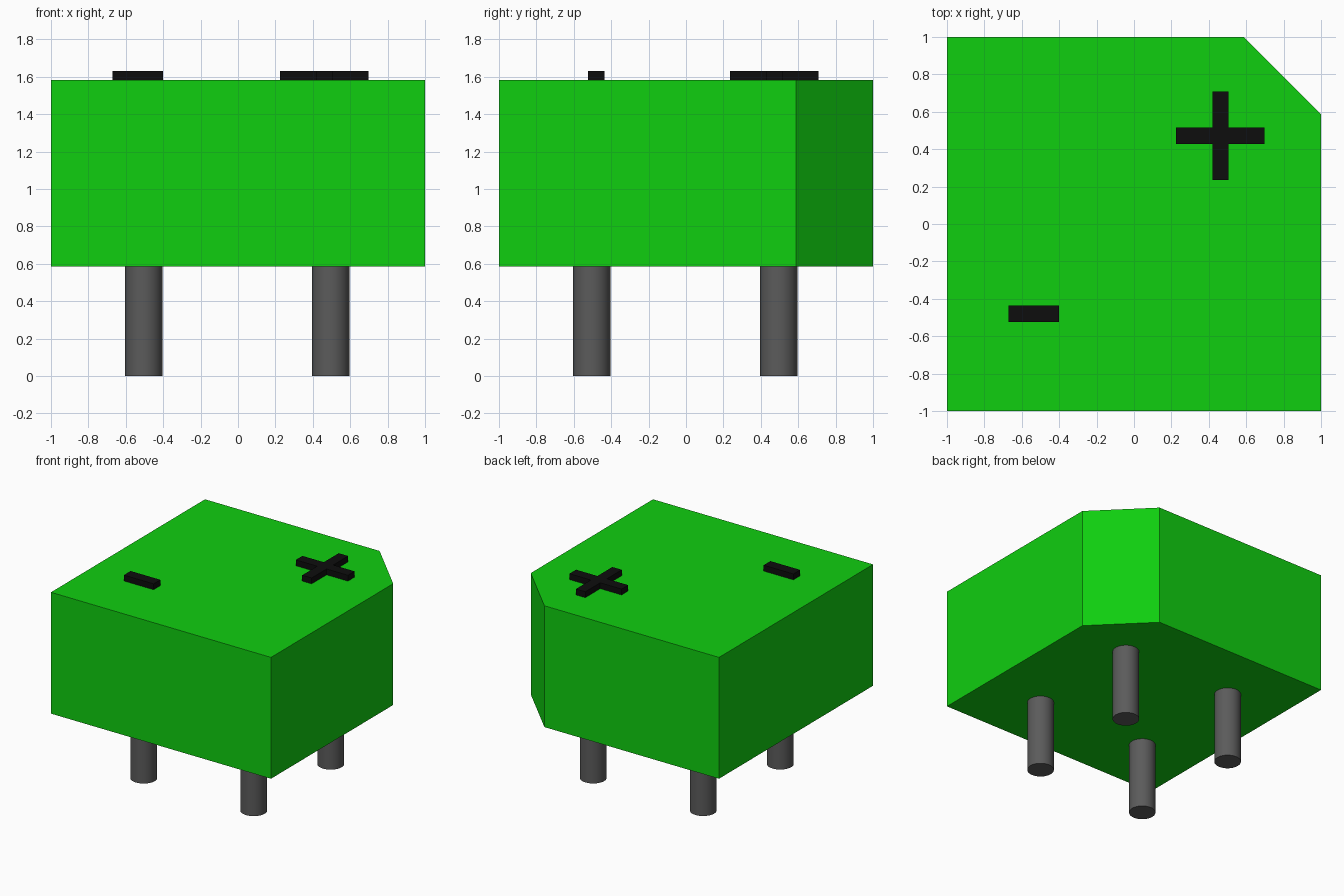
import bpy
import bmesh
import math

cube = bpy.data.objects.get("Cube")
if cube:
    bpy.data.objects.remove(cube, do_unlink=True)

BOTTOM, TOP, MARK_TOP = 0.585, 1.582, 1.63


def material(name, color):
    mat = bpy.data.materials.new(name)
    mat.use_nodes = True
    mat.diffuse_color = color
    mat.node_tree.nodes["Principled BSDF"].inputs["Base Color"].default_value = color
    return mat


def prism(name, outline, z0, z1, mat):
    """Extrude a counter-clockwise xy outline from z0 up to z1."""
    bm = bmesh.new()
    base = bm.faces.new([bm.verts.new((x, y, z0)) for x, y in outline])
    top = bmesh.ops.extrude_face_region(bm, geom=[base], use_keep_orig=True)["geom"]
    verts = [g for g in top if isinstance(g, bmesh.types.BMVert)]
    bmesh.ops.translate(bm, verts=verts, vec=(0, 0, z1 - z0))
    bmesh.ops.recalc_face_normals(bm, faces=bm.faces)
    mesh = bpy.data.meshes.new(name)
    bm.to_mesh(mesh)
    bm.free()
    mesh.materials.append(mat)
    obj = bpy.data.objects.new(name, mesh)
    bpy.context.collection.objects.link(obj)
    return obj


green = material("bright green", (0.005, 0.62, 0.005, 1))
grey = material("dark grey metal", (0.105, 0.105, 0.105, 1))
black = material("black", (0.004, 0.004, 0.004, 1))

# Square housing with one bevelled corner at the back left
prism("housing", [(-1, -1), (1, -1), (1, 0.587), (0.587, 1), (-1, 1)],
      BOTTOM, TOP, green)

# Raised minus mark
prism("minus_mark", [(-0.67, -0.525), (-0.4, -0.525), (-0.4, -0.437), (-0.67, -0.437)],
      TOP, MARK_TOP, black)

# Raised plus mark: one arm turned four times around its centre
cx, cy, half, arm = 0.462, 0.472, 0.043, 0.237
plus = []
for i in range(4):
    c, s = round(math.cos(i * math.pi / 2)), round(math.sin(i * math.pi / 2))
    for px, py in [(arm, -half), (arm, half), (half, half)]:
        plus.append((cx + px * c - py * s, cy + px * s + py * c))
prism("plus_mark", plus, TOP, MARK_TOP, black)

# Four round pins under the housing
for side, x in (("right", -0.504), ("left", 0.496)):
    for end, y in (("front", -0.504), ("back", 0.496)):
        bpy.ops.mesh.primitive_cylinder_add(vertices=32, radius=0.1, depth=BOTTOM,
                                            location=(x, y, BOTTOM / 2))
        pin = bpy.context.object
        pin.name = f"pin_{end}_{side}"
        pin.data.materials.append(grey)
        bpy.ops.object.shade_smooth_by_angle(angle=math.radians(30))
